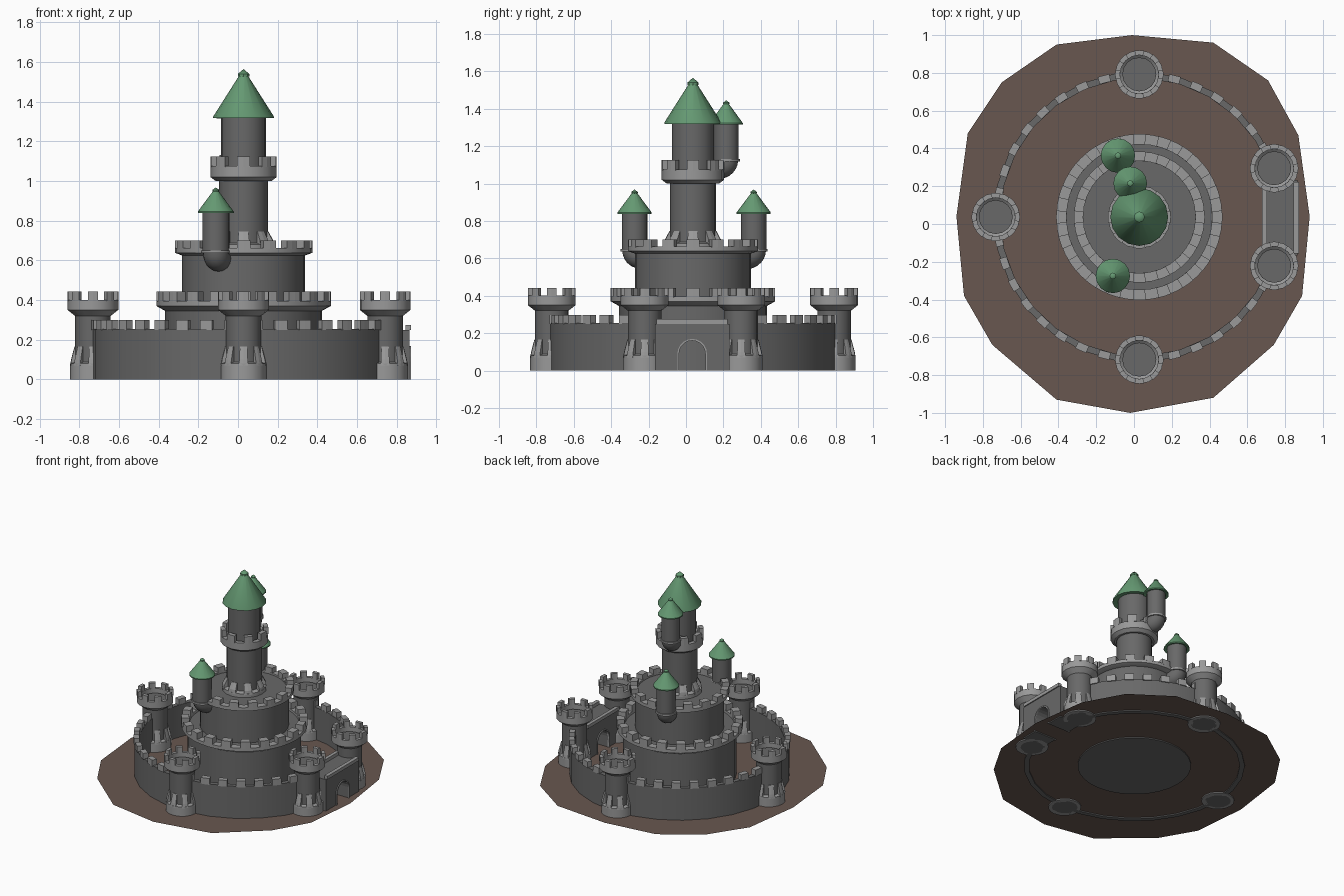
import bpy, bmesh, math
from mathutils import Vector

if "Cube" in bpy.data.objects:
    bpy.data.objects.remove(bpy.data.objects["Cube"])

CX, CY = 0.028, 0.037          # castle axis
TAU = 2 * math.pi


def material(name, rgb):
    m = bpy.data.materials.new(name)
    m.diffuse_color = (*rgb, 1)
    m.use_nodes = True
    m.node_tree.nodes["Principled BSDF"].inputs["Base Color"].default_value = m.diffuse_color
    return m


STONE = material("dark_stone", (0.14, 0.14, 0.14))
TRIM = material("light_stone", (0.32, 0.32, 0.32))
ROOF = material("green_roof", (0.13, 0.32, 0.17))
EARTH = material("earth", (0.14, 0.095, 0.08))


def finish(name, bm, mat, smooth=True):
    bmesh.ops.remove_doubles(bm, verts=bm.verts, dist=1e-5)
    bmesh.ops.recalc_face_normals(bm, faces=bm.faces)
    me = bpy.data.meshes.new(name)
    bm.to_mesh(me)
    bm.free()
    me.materials.append(mat)
    ob = bpy.data.objects.new(name, me)
    bpy.context.collection.objects.link(ob)
    if smooth:
        bpy.ops.object.select_all(action='DESELECT')
        ob.select_set(True)
        bpy.context.view_layer.objects.active = ob
        bpy.ops.object.shade_smooth_by_angle(angle=math.radians(32))
    return ob


def bridge(bm, a, b, closed):
    n = len(a)
    for i in range(n if closed else n - 1):
        j = (i + 1) % n
        quad = [a[i], a[j], b[j], b[i]]
        bm.faces.new(quad)


def sweep(bm, profile, c, a0, a1, steps):
    """Sweep a closed (r, z) profile through an arc around c."""
    rings = []
    for k in range(steps + 1):
        a = a0 + (a1 - a0) * k / steps
        rings.append([bm.verts.new((c[0] + r * math.cos(a), c[1] + r * math.sin(a), z))
                      for r, z in profile])
    for a, b in zip(rings, rings[1:]):
        bridge(bm, a, b, True)
    if a1 - a0 < TAU - 1e-4:
        bm.faces.new(rings[0])
        bm.faces.new(rings[-1])


def lathe(name, profile, c, segs, mat):
    """Revolve a (r, z) profile that starts and ends on the axis."""
    bm = bmesh.new()
    rings = []
    for r, z in profile:
        if r == 0:
            rings.append([bm.verts.new((c[0], c[1], z))])
        else:
            rings.append([bm.verts.new((c[0] + r * math.cos(TAU * i / segs),
                                        c[1] + r * math.sin(TAU * i / segs), z))
                          for i in range(segs)])
    for a, b in zip(rings, rings[1:]):
        if len(a) == 1 or len(b) == 1:
            tip, ring = (a[0], b) if len(a) == 1 else (b[0], a)
            for i in range(segs):
                bm.faces.new([tip, ring[i], ring[(i + 1) % segs]])
        else:
            bridge(bm, a, b, True)
    return finish(name, bm, mat)


def merlons(name, profile, c, n, fill=0.5, lo=0, hi=TAU):
    bm = bmesh.new()
    half = TAU / n * fill / 2
    for i in range(n):
        a = TAU * i / n
        if lo <= a <= hi:
            sweep(bm, profile, c, a - half, a + half, 2)
    return finish(name, bm, TRIM, False)


def parapet(name, c, body, r, inner, z0, z1, z2, z3, n, segs):
    """Flared collar from z0 to z1, solid to z2, merlons to z3."""
    bm = bmesh.new()
    sweep(bm, [(body - 0.01, z0), (body, z0), (r, z1), (r, z2), (inner, z2), (inner, z0 + .02)],
          c, 0, TAU, segs)
    finish(name + "_collar", bm, TRIM)
    merlons(name + "_merlons", [(inner, z2 - .005), (r, z2 - .005), (r, z3), (inner, z3)], c, n)


def prism(name, outline, x0, x1, mat):
    """Extrude a (y, z) outline along x."""
    bm = bmesh.new()
    a, b = ([bm.verts.new((x, y, z)) for y, z in outline] for x in (x0, x1))
    bridge(bm, a, b, True)
    bm.faces.new(a)
    bm.faces.new(b)
    return finish(name, bm, mat, False)


def base_skirt(name, c, r, body, z0, z1, z2, n, segs):
    """Low ring with sloped buttress blocks above it."""
    bm = bmesh.new()
    sweep(bm, [(body - .01, z0), (r, z0), (r, z1), (body - .01, z1 + .01)], c, 0, TAU, segs)
    finish(name + "_ring", bm, TRIM)
    merlons(name + "_buttresses", [(body - .01, z1 - .01), (r, z1 - .01), (r - .005, z1 + .02),
                                   (body + .003, z2), (body - .01, z2)], c, n)


def roof(name, c, r, z0, z1):
    h = z1 - z0
    lathe(name, [(0, z0 + .01), (r * .7, z0 + .008), (r, z0), (r, z0 + .008),
                 (r * .13, z1 - h * .12), (0, z1 - h * .11)], c, 16, ROOF)
    lathe(name + "_finial", [(0, z1 - h * .2), (r * .19, z1 - h * .15), (r * .19, z1 - h * .1),
                             (0, z1)], c, 8, ROOF)


def hanging_turret(name, c, r, z0, z1, apex):
    """Small roofed turret on an elbow that bends into the wall."""
    lathe(name + "_shaft", [(0, z0), (r, z0), (r, z1 + .01), (0, z1 + .01)], c, 16, STONE)
    lathe(name + "_band", [(0, z0 - .008), (r + .007, z0 - .008), (r + .007, z0 + .006),
                           (0, z0 + .006)], c, 16, TRIM)
    roof(name + "_roof", c, r + .023, z1, apex)
    d = Vector((CX - c[0], CY - c[1], 0)).normalized()
    side, up = Vector((-d.y, d.x, 0)), Vector((0, 0, 1))
    start, bend, q = Vector((c[0], c[1], z0)), r + .004, r * .97
    bm = bmesh.new()
    rings = []
    for k in range(8):
        t = min(k, 6) / 6 * math.pi / 2
        out = -d * math.cos(t) - up * math.sin(t)
        mid = start + d * bend * .5 + out * bend * .5 + d * (.07 if k == 7 else 0)
        rings.append([bm.verts.new(mid + out * q * max(math.cos(TAU * i / 16), -.5)
                                   + side * q * math.sin(TAU * i / 16)) for i in range(16)])
    for a, b in zip(rings, rings[1:]):
        bridge(bm, a, b, True)
    finish(name + "_elbow", bm, STONE)


axis = (CX, CY)

# ground sheet
pts = [(-.01, 1), (.42, .96), (.71, .76), (.87, .47), (.93, .04), (.89, -.38), (.74, -.64),
       (.42, -.92), (-.02, -1), (-.41, -.93), (-.75, -.64), (-.90, -.38), (-.94, .04),
       (-.88, .48), (-.70, .75), (-.41, .95)]
bm = bmesh.new()
bm.faces.new([bm.verts.new((x, y, .008)) for x, y in pts])
finish("ground", bm, EARTH, False)

# outer ring wall, open at the gate
bm = bmesh.new()
sweep(bm, [(.735, 0), (.77, 0), (.77, .255), (.735, .255)], axis,
      math.radians(20), math.radians(340), 24)
finish("outer_wall", bm, STONE)
merlons("outer_wall_merlons", [(.733, .25), (.773, .25), (.773, .298), (.733, .298)], axis, 38,
        .5, math.radians(20), math.radians(340))

# five outer towers
for i, deg in enumerate((20, 90, 180, 270, 340)):
    a = math.radians(deg)
    c = (CX + .76 * math.cos(a), CY + .755 * math.sin(a))
    n = "outer_tower_%d" % (i + 1)
    lathe(n + "_shaft", [(0, 0), (.09, 0), (.09, .37), (0, .37)], c, 16, STONE)
    base_skirt(n + "_base", c, .115, .09, 0, .08, .165, 8, 16)
    parapet(n, c, .09, .128, .102, .32, .35, .40, .442, 8, 16)

# gatehouse with arched passage
GY = CY - .004
arch = [(.07 * math.cos(t), .09 + .07 * math.sin(t))
        for t in (math.pi * k / 10 for k in range(11))]
arch = [(.07, 0)] + arch + [(-.07, 0)]
prism("gatehouse", [(GY + y, z) for y, z in arch + [(-.2, 0), (-.2, .25), (.2, .25), (.2, 0)]],
      .685, .865, STONE)
rim = [(y * 1.13, z if z < .09 else .09 + (z - .09) * 1.13) for y, z in arch]
for name, x0, x1 in (("outer", .855, .872), ("inner", .678, .695)):
    prism("gate_frame_" + name, [(GY + y, z) for y, z in arch + rim[::-1]], x0, x1, TRIM)
for name, x0, x1 in (("outer", .845, .873), ("inner", .678, .704)):
    prism("gate_parapet_" + name,
          [(GY - .19, .25), (GY + .19, .25), (GY + .19, .275), (GY - .19, .275)], x0, x1, TRIM)

# two keep tiers
lathe("lower_keep", [(0, 0), (.395, 0), (.395, .375), (0, .375)], axis, 32, STONE)
parapet("lower_keep", axis, .395, .44, .385, .345, .37, .395, .442, 20, 40)
lathe("upper_keep", [(0, .36), (.31, .36), (.31, .65), (0, .65)], axis, 32, STONE)
parapet("upper_keep", axis, .31, .347, .297, .625, .638, .663, .70, 16, 32)

# main tower
lathe("main_tower_shaft", [(0, .64), (.123, .64), (.123, 1.05), (0, 1.05)], axis, 20, STONE)
base_skirt("main_tower_base", axis, .155, .123, .645, .68, .745, 8, 16)
lathe("main_tower_corbel", [(0, 1.0), (.123, 1.0), (.158, 1.015), (.158, 1.06), (0, 1.06)],
      axis, 16, STONE)
parapet("main_tower", axis, .14, .167, .135, 1.0, 1.02, 1.075, 1.125, 8, 16)
lathe("main_tower_upper", [(0, 1.04), (.113, 1.04), (.113, 1.33), (0, 1.33)], axis, 20, STONE)
roof("main_roof", axis, .153, 1.318, 1.565)

# three hanging turrets
hanging_turret("front_turret", (-.112, -.275), .068, .645, .838, .968)
hanging_turret("back_turret", (-.085, .362), .068, .645, .838, .968)
hanging_turret("high_turret", (-.02, .215), .066, 1.125, 1.315, 1.445)
